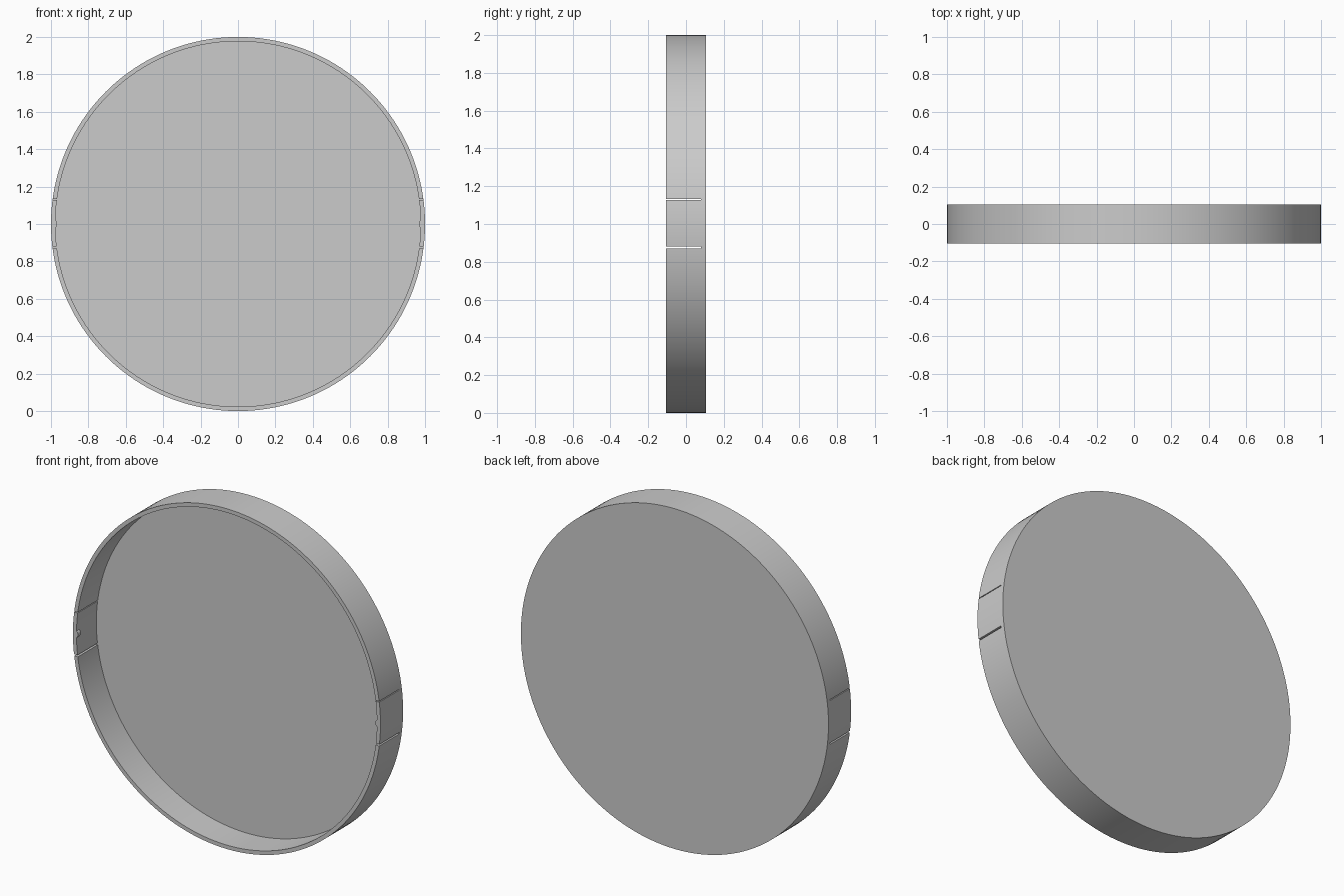
import bpy, bmesh, math
from mathutils import Matrix, Vector

old = bpy.data.objects.get("Cube")
if old:
    bpy.data.objects.remove(old, do_unlink=True)

RADIUS, INNER, HALF, FLOOR = 1.0, 0.977, 0.105, 0.08
CENTRE = Vector((0, 0, RADIUS))

grey = bpy.data.materials.new("light grey")
grey.use_nodes = True
colour = (0.6, 0.6, 0.6, 1)
grey.diffuse_color = colour
grey.node_tree.nodes["Principled BSDF"].inputs["Base Color"].default_value = colour


def make_object(name, bm):
    bmesh.ops.recalc_face_normals(bm, faces=bm.faces)
    mesh = bpy.data.meshes.new(name)
    bm.to_mesh(mesh)
    bm.free()
    mesh.materials.append(grey)
    obj = bpy.data.objects.new(name, mesh)
    bpy.context.collection.objects.link(obj)
    return obj


def combine(target, tool, operation):
    """Apply a boolean and discard the tool."""
    mod = target.modifiers.new(operation.lower(), 'BOOLEAN')
    mod.operation, mod.solver, mod.object = operation, 'EXACT', tool
    bpy.ops.object.select_all(action='DESELECT')
    bpy.context.view_layer.objects.active = target
    target.select_set(True)
    bpy.ops.object.modifier_apply(modifier=mod.name)
    bpy.data.objects.remove(tool, do_unlink=True)


# Round shallow cap: wall and back plate from one turned profile
profile = [(0, HALF), (RADIUS, HALF), (RADIUS, -HALF),
           (INNER, -HALF), (INNER, FLOOR), (0, FLOOR)]
bm = bmesh.new()
verts = [bm.verts.new((r, y, RADIUS)) for r, y in profile]
edges = [bm.edges.new(pair) for pair in zip(verts, verts[1:])]
bmesh.ops.spin(bm, geom=verts + edges, cent=CENTRE, axis=(0, 1, 0),
               angle=math.tau, steps=160, use_merge=False)
bmesh.ops.remove_doubles(bm, verts=bm.verts, dist=0.0005)
cap = make_object("round_cap", bm)

for side in (-1, 1):
    # Small catch on the inner rim of each spring tab
    bm = bmesh.new()
    place = (Matrix.Translation((side * 0.98, -HALF + 0.0125, RADIUS))
             @ Matrix.Diagonal((0.013, 1, 0.02, 1))
             @ Matrix.Rotation(math.pi / 2, 4, 'X'))
    bmesh.ops.create_cone(bm, cap_ends=True, segments=20, radius1=1,
                          radius2=1, depth=0.025, matrix=place)
    combine(cap, make_object("catch", bm), 'UNION')

    # Two narrow slots through the wall that free the tab
    for height, width in ((1.13, 0.005), (0.875, 0.01)):
        bm = bmesh.new()
        front = -HALF - 0.05
        place = (Matrix.Translation((side * 0.98, (front + FLOOR) / 2, height))
                 @ Matrix.Diagonal((0.1, FLOOR - front, width, 1)))
        bmesh.ops.create_cube(bm, size=1, matrix=place)
        combine(cap, make_object("slot_cutter", bm), 'DIFFERENCE')

bpy.ops.object.select_all(action='DESELECT')
cap.select_set(True)
bpy.context.view_layer.objects.active = cap
bpy.ops.object.shade_smooth_by_angle(angle=math.radians(30))
